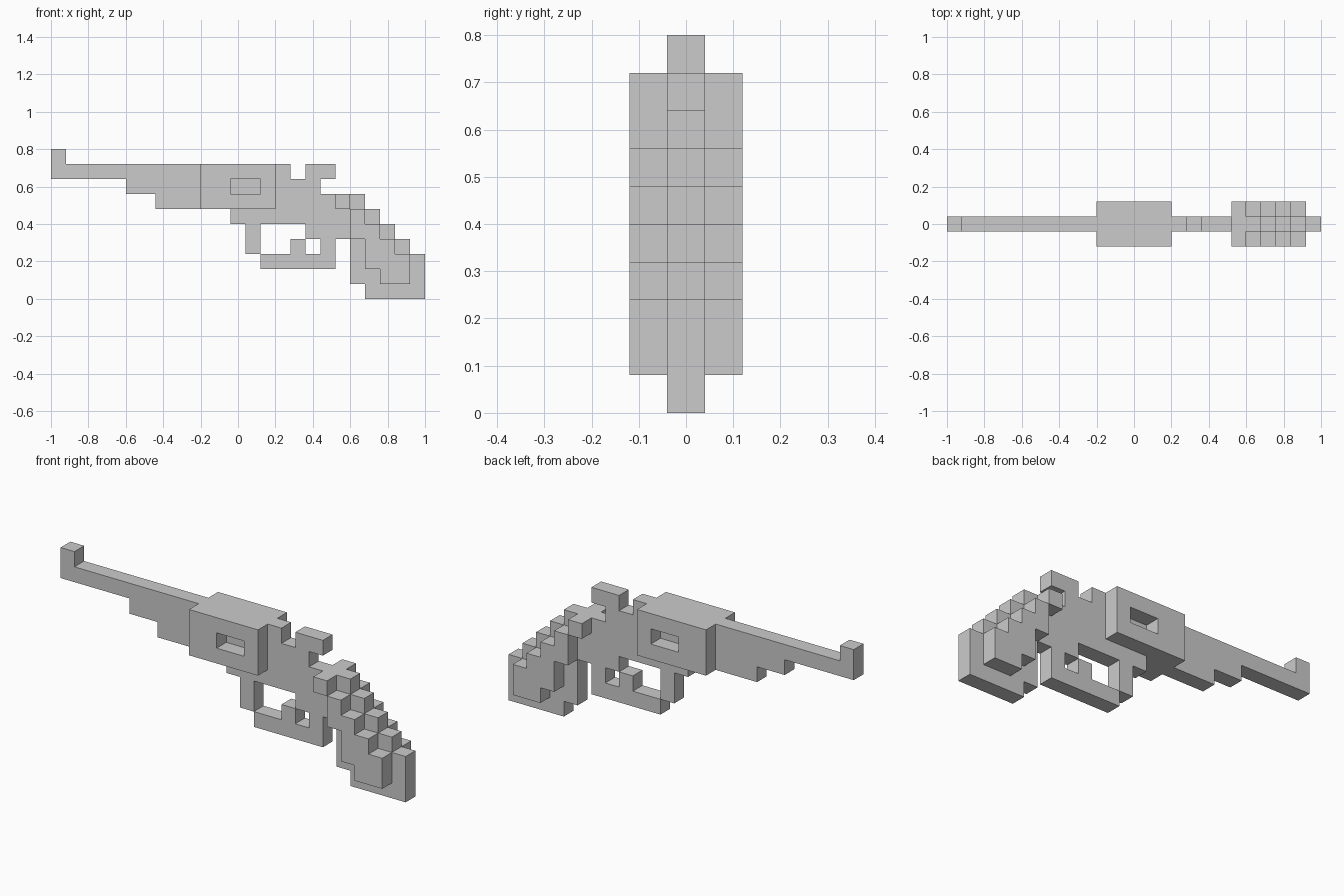
import bpy, bmesh
from mathutils import Vector

if "Cube" in bpy.data.objects:
    bpy.data.objects.remove(bpy.data.objects["Cube"])

S = 0.08                                   # size of one block
CORE, SIDES = (0,), (-1, 1)                # layers across y

# Each part: layers, then block rectangles (col start, col end, row start, row end)
PARTS = {
    "front_sight": (CORE, [(0, 1, 9, 10)]),
    "barrel": (CORE, [(0, 10, 8, 9), (5, 10, 7, 8), (7, 10, 6, 7)]),
    "cylinder_core": (CORE, [(10, 15, 6, 9)]),
    "cylinder_sides": (SIDES, [(10, 15, 6, 7), (10, 15, 8, 9),
                               (10, 12, 7, 8), (14, 15, 7, 8)]),
    "frame": (CORE, [(15, 16, 8, 9), (15, 18, 7, 8), (15, 19, 6, 7),
                     (12, 19, 5, 6), (17, 19, 4, 5)]),
    "hammer": (CORE, [(17, 19, 8, 9)]),
    "trigger_guard": (CORE, [(13, 14, 3, 5), (14, 19, 2, 3), (18, 19, 3, 4)]),
    "trigger": (CORE, [(16, 17, 3, 4)]),
    "handle": (CORE, [(19, 21, 6, 7), (19, 22, 5, 6), (19, 23, 4, 5),
                      (20, 24, 3, 4), (20, 25, 1, 3), (21, 25, 0, 1)]),
    "grip_panels": (SIDES, [(19, 20, 6, 7), (20, 21, 4, 6), (21, 22, 2, 5),
                            (22, 23, 1, 4), (23, 24, 1, 3)]),
}


def blocks(layers, rects):
    return {(c, y, r) for c0, c1, r0, r1 in rects for c in range(c0, c1)
            for r in range(r0, r1) for y in layers}


cells = {name: blocks(*spec) for name, spec in PARTS.items()}
solid = set().union(*cells.values())


def build(name, part):
    """Skin a part's blocks, leaving out faces hidden against other blocks."""
    bm = bmesh.new()
    for cell in sorted(part):
        centre = Vector(((cell[0] - 12) * S, cell[1] * S, (cell[2] + 0.5) * S))
        for axis in range(3):
            for sign in (-1, 1):
                near = list(cell)
                near[axis] += sign
                if tuple(near) in solid:
                    continue
                n, u = Vector((0, 0, 0)), Vector((0, 0, 0))
                n[axis] = sign
                u[(axis + 1) % 3] = 1
                v = n.cross(u)
                bm.faces.new([bm.verts.new(centre + (n + u * a + v * b) * S / 2)
                              for a, b in ((-1, -1), (1, -1), (1, 1), (-1, 1))])
    bmesh.ops.remove_doubles(bm, verts=bm.verts, dist=0.001)
    bmesh.ops.dissolve_limit(bm, angle_limit=0.01, verts=bm.verts, edges=bm.edges)
    mesh = bpy.data.meshes.new(name)
    bm.to_mesh(mesh)
    bm.free()
    bpy.context.collection.objects.link(bpy.data.objects.new(name, mesh))


for name, part in cells.items():
    build(name, part)
